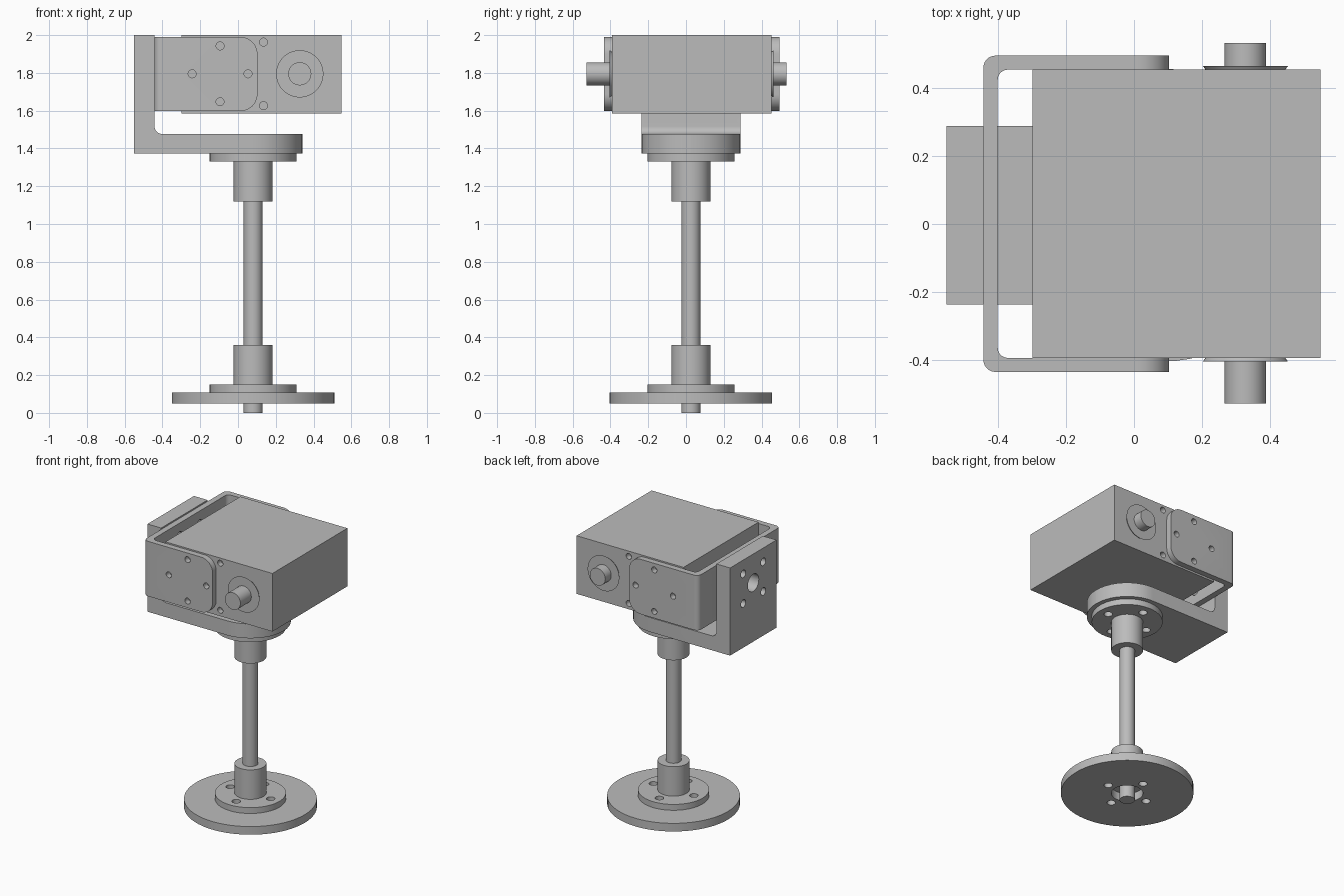
import bpy
import bmesh
from math import cos, sin, pi, tan
from mathutils import Vector, Matrix

if "Cube" in bpy.data.objects:
    bpy.data.objects.remove(bpy.data.objects["Cube"], do_unlink=True)

grey = bpy.data.materials.new("machined_grey")
grey.use_nodes = True
tone = (0.5, 0.5, 0.5, 1)
grey.diffuse_color = tone
grey.node_tree.nodes["Principled BSDF"].inputs["Base Color"].default_value = tone

CX, CY = 0.08, 0.026     # post axis
MZ = 1.795               # motor mid height
FRONT, BACK = -0.393, 0.453   # motor sides
TURN = {"x": Matrix.Rotation(pi / 2, 4, "Y"),
        "y": Matrix.Rotation(pi / 2, 4, "X"),
        "z": Matrix.Identity(4)}


def make(name, bm):
    bmesh.ops.recalc_face_normals(bm, faces=bm.faces)
    mesh = bpy.data.meshes.new(name)
    bm.to_mesh(mesh)
    bm.free()
    mesh.materials.append(grey)
    ob = bpy.data.objects.new(name, mesh)
    bpy.context.collection.objects.link(ob)
    return ob


def add_cylinder(bm, axis, centre, length, r, r2=None, sides=64):
    bmesh.ops.create_cone(bm, cap_ends=True, segments=sides, radius1=r,
                          radius2=r if r2 is None else r2, depth=length,
                          matrix=Matrix.Translation(centre) @ TURN[axis])


def post_part(name, r, z0, z1):
    bm = bmesh.new()
    add_cylinder(bm, "z", (CX, CY, (z0 + z1) / 2), z1 - z0, r)
    return make(name, bm)


def rounded(corners, steps=10):
    """Turn (u, v, radius) corners into an outline with rounded corners."""
    out = []
    for i, (u, v, r) in enumerate(corners):
        p = Vector((u, v))
        if r == 0:
            out.append(p)
            continue
        a = (Vector(corners[i - 1][:2]) - p).normalized()
        b = (Vector(corners[(i + 1) % len(corners)][:2]) - p).normalized()
        half = a.angle(b) / 2
        centre = p + (a + b).normalized() * (r / sin(half))
        start = p + a * (r / tan(half)) - centre
        end = p + b * (r / tan(half)) - centre
        sweep = start.angle_signed(end)
        for k in range(steps + 1):
            t = -sweep * k / steps
            out.append(centre + Vector((start.x * cos(t) - start.y * sin(t),
                                        start.x * sin(t) + start.y * cos(t))))
    return out


def plate(name, corners, axis, lo, hi):
    """Extrude an outline: x/z outline along y, or x/y outline along z."""
    bm = bmesh.new()
    place = (lambda p: (p.x, lo, p.y)) if axis == "y" else (lambda p: (p.x, p.y, lo))
    face = bm.faces.new([bm.verts.new(place(p)) for p in rounded(corners)])
    grown = bmesh.ops.extrude_face_region(bm, geom=[face])["geom"]
    shift = Vector((0, hi - lo, 0)) if axis == "y" else Vector((0, 0, hi - lo))
    bmesh.ops.translate(bm, vec=shift,
                        verts=[g for g in grown if isinstance(g, bmesh.types.BMVert)])
    return make(name, bm)


def combine(ob, tool, operation="DIFFERENCE"):
    mod = ob.modifiers.new("cut", "BOOLEAN")
    mod.operation, mod.object, mod.solver = operation, tool, "EXACT"
    bpy.context.view_layer.objects.active = ob
    bpy.ops.object.modifier_apply(modifier=mod.name)
    bpy.data.objects.remove(tool, do_unlink=True)


def drill(ob, axis, holes, length):
    """Cut round holes given as (centre, radius)."""
    bm = bmesh.new()
    for centre, r in holes:
        add_cylinder(bm, axis, centre, length, r, sides=32)
    tool = make("drill", bm)
    tool.hide_render = True
    combine(ob, tool)


def ring(z):
    return [((CX + 0.16 * cos(k * pi / 2), CY + 0.16 * sin(k * pi / 2), z), 0.028)
            for k in range(4)]


# Base, post and the two flanged hubs
base = post_part("base_disc", 0.43, 0.05, 0.108)
drill(base, "z", ring(0.08) + [((CX, CY, 0.08), 0.103)], 0.2)
post_part("post_rod", 0.05, 0, 1.4)
for label, f0, f1, h0, h1 in (("lower", 0.108, 0.15, 0.15, 0.36),
                              ("upper", 1.332, 1.374, 1.12, 1.332)):
    flange = post_part(label + "_flange", 0.23, f0, f1)
    drill(flange, "z", ring((f0 + f1) / 2), 0.2)
    post_part(label + "_hub", 0.103, h0, h1)

# Angle bracket with round foot
Y0, Y1 = CY - 0.262, CY + 0.262
angle = plate("angle_bracket", [(-0.55, 1.374, 0), (0.4, 1.374, 0), (0.4, 1.477, 0),
                                (-0.442, 1.477, 0.04), (-0.442, 2, 0), (-0.55, 2, 0)],
              "y", Y0 - 0.1, Y1 + 0.1)
foot = plate("foot_outline", [(-0.7, Y0, 0), (0.342, Y0, 0.2619),
                              (0.342, Y1, 0.2619), (-0.7, Y1, 0)], "z", 1.2, 2.2)
combine(angle, foot, "INTERSECT")
wall_holes = [((-0.5, CY + a * 0.113, MZ + b * 0.106), 0.027)
              for a in (-1, 1) for b in (-1, 1)] + [((-0.5, CY, MZ), 0.062)]
drill(angle, "x", wall_holes, 0.3)
drill(angle, "z", ring(1.42), 0.3)

# Fork bracket around the motor
A, B, T = FRONT - 0.041, BACK + 0.041, 0.041
fork = plate("fork_bracket", [(-0.442, A, 0.035), (0.103, A, 0), (0.103, A + T, 0),
                              (-0.4, A + T, 0.03), (-0.4, B - T, 0.03),
                              (0.103, B - T, 0), (0.103, B, 0), (-0.442, B, 0.035)],
             "z", 1.5, 2.1)
side = plate("arm_outline", [(-0.7, 1.598, 0), (0.103, 1.598, 0.09),
                             (0.103, 1.99, 0.09), (-0.7, 1.99, 0)], "y", -0.8, 0.8)
combine(fork, side, "INTERSECT")
arm_holes = [((-0.095 + 0.148 * cos(k * pi / 2), y, MZ + 0.148 * sin(k * pi / 2)), 0.021)
             for k in range(4) for y in (A, B)]
drill(fork, "y", arm_holes, 0.12)
drill(fork, "x", wall_holes, 0.3)

# Motor body with screw holes, bosses and shafts
motor = plate("motor_body", [(-0.298, 1.585, 0), (0.547, 1.585, 0),
                             (0.547, 2, 0), (-0.298, 2, 0)], "y", FRONT, BACK)
drill(motor, "y", [((0.135, y, MZ + s * 0.168), 0.021)
                   for y in (FRONT, BACK) for s in (-1, 1)], 0.08)
for label, y, s, tip in (("front", FRONT, -1, -0.527), ("back", BACK, 1, 0.531)):
    bm = bmesh.new()
    r1, r2 = (0.125, 0.115) if s < 0 else (0.115, 0.125)
    add_cylinder(bm, "y", (0.327, y + s * 0.004, MZ), 0.014, r2, r1)
    make(label + "_boss", bm)
    bm = bmesh.new()
    add_cylinder(bm, "y", (0.327, (y + tip) / 2, MZ), abs(tip - y), 0.061)
    make(label + "_shaft", bm)

# Smooth curved walls, keep edges crisp
bpy.ops.object.select_all(action="DESELECT")
for ob in bpy.context.scene.objects:
    if ob.type == "MESH" and grey.name in ob.data.materials:
        ob.select_set(True)
        bpy.context.view_layer.objects.active = ob
bpy.ops.object.shade_smooth_by_angle(angle=pi / 6)
